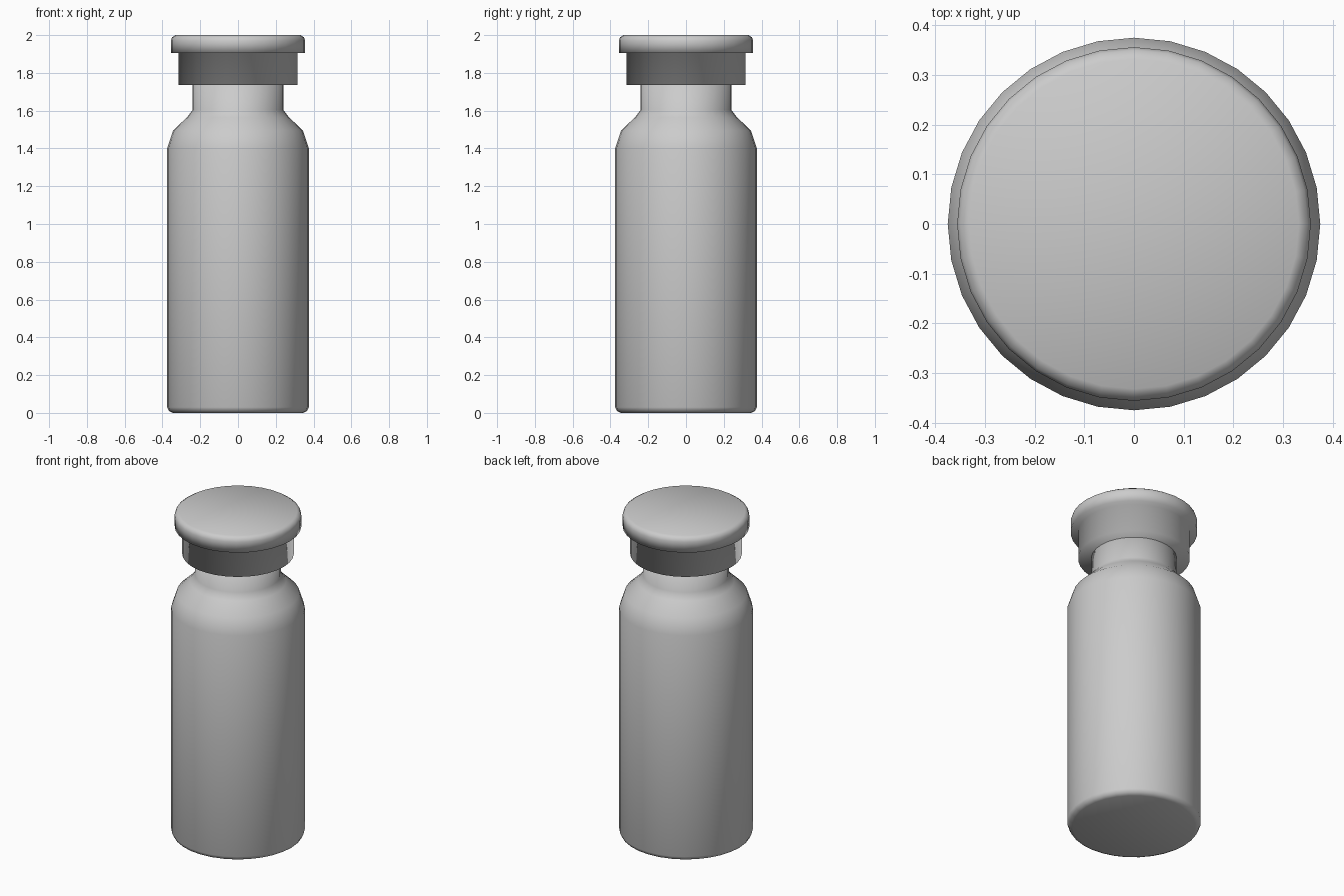
import bpy
import bmesh
from math import cos, sin, tau

if "Cube" in bpy.data.objects:
    bpy.data.objects.remove(bpy.data.objects["Cube"])

SIDES = 32

grey = bpy.data.materials.new("plain grey")
grey.use_nodes = True
colour = (0.6, 0.6, 0.6, 1)
grey.diffuse_color = colour
grey.node_tree.nodes["Principled BSDF"].inputs["Base Color"].default_value = colour


def lathe(name, profile):
    """Turn (radius, height) points into a closed, smooth solid."""
    bm = bmesh.new()
    rings = [[bm.verts.new((r * cos(tau * i / SIDES), r * sin(tau * i / SIDES), z))
              for i in range(SIDES)] for r, z in profile]
    for low, high in zip(rings, rings[1:]):
        for i in range(SIDES):
            j = (i + 1) % SIDES
            bm.faces.new((low[i], low[j], high[j], high[i]))
    bm.faces.new(rings[0][::-1])
    bm.faces.new(rings[-1])
    for face in bm.faces:
        face.smooth = True
    mesh = bpy.data.meshes.new(name)
    bm.to_mesh(mesh)
    bm.free()
    mesh.materials.append(grey)
    obj = bpy.data.objects.new(name, mesh)
    bpy.context.collection.objects.link(obj)
    return obj


# Bottle: bevelled base, straight wall, rounded shoulder, neck
lathe("bottle", [(0.345, 0), (0.366, 0.01), (0.375, 0.03), (0.375, 1.40),
                 (0.344, 1.495), (0.27, 1.565), (0.24, 1.605), (0.24, 1.80)])

# Stopper: skirt around the neck and wider rounded cap
lathe("stopper", [(0.314, 1.735), (0.314, 1.905), (0.356, 1.905),
                  (0.356, 1.97), (0.35, 1.988), (0.332, 2.0)])
